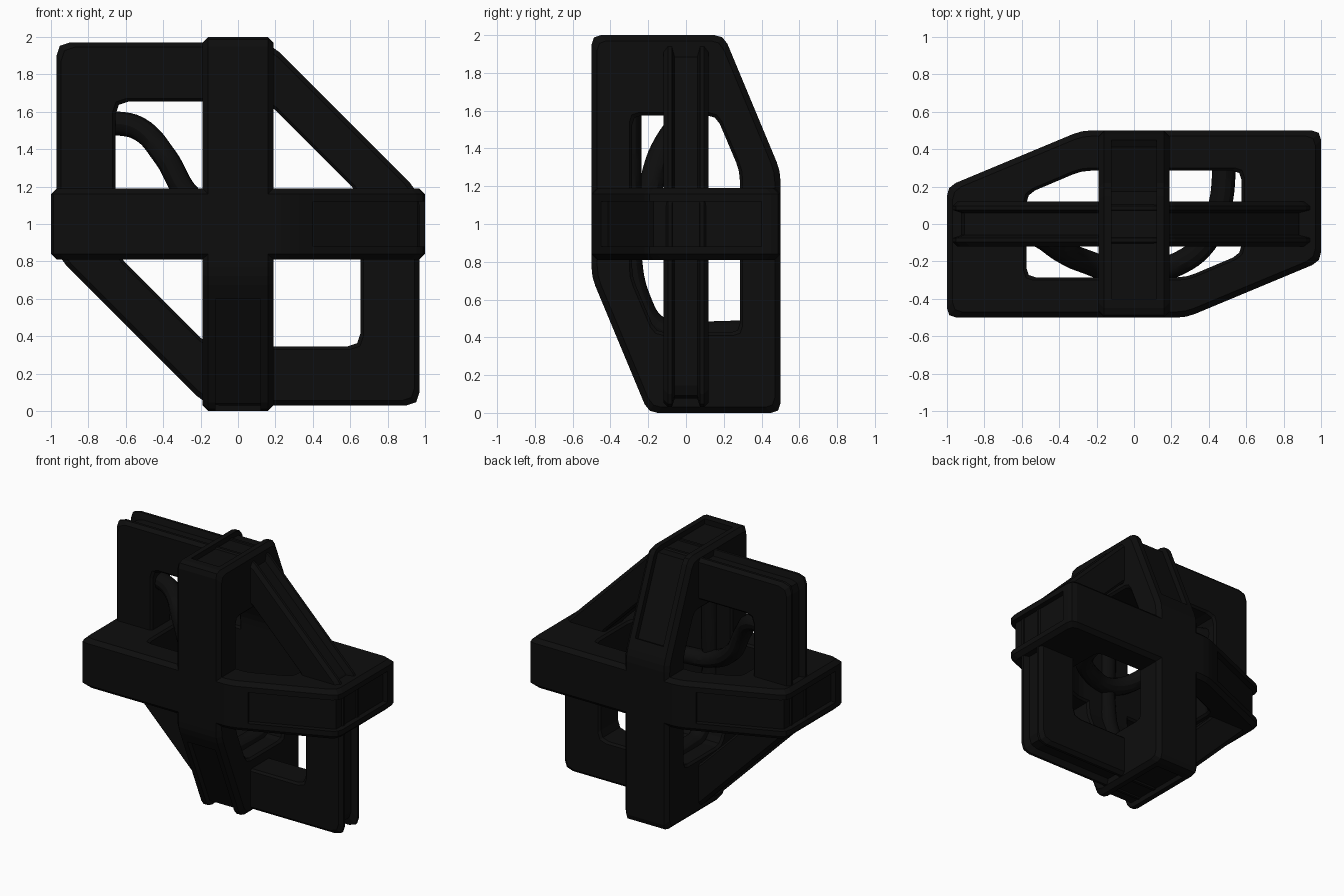
import bpy, bmesh
from mathutils import Vector

cube = bpy.data.objects.get("Cube")
if cube:
    bpy.data.objects.remove(cube, do_unlink=True)

black = bpy.data.materials.new("soft_black")
black.use_nodes = True
black.diffuse_color = (0.004, 0.004, 0.004, 1)
black.node_tree.nodes["Principled BSDF"].inputs["Base Color"].default_value = (0.004, 0.004, 0.004, 1)

MID = 1.0  # height of the centre


def hexagon(u, v, a, b):
    """Rectangle with two opposite corners sliced from (u, b) to (a, v)."""
    half = [Vector((u, -v)), Vector((u, b)), Vector((a, v))]
    return half + [-p for p in half]


def rounded_inset(poly, inset, cut):
    """Move every side inward, then round every corner."""
    n, moved, result = len(poly), [], []
    for i, p in enumerate(poly):
        d1 = (p - poly[i - 1]).normalized()
        d2 = (poly[(i + 1) % n] - p).normalized()
        n1, n2 = Vector((-d1.y, d1.x)), Vector((-d2.y, d2.x))
        moved.append(p + (n1 + n2) * inset / (1 + n1.dot(n2)))
    for i, p in enumerate(moved):
        back = (moved[i - 1] - p).normalized() * cut
        ahead = (moved[(i + 1) % n] - p).normalized() * cut
        result += [p + back, p + (back + ahead) * 0.25, p + ahead]
    return result


def new_object(name, bm):
    bmesh.ops.recalc_face_normals(bm, faces=bm.faces)
    mesh = bpy.data.meshes.new(name)
    bm.to_mesh(mesh)
    bm.free()
    mesh.materials.append(black)
    ob = bpy.data.objects.new(name, mesh)
    bpy.context.collection.objects.link(ob)
    return ob


def activate(ob):
    bpy.ops.object.select_all(action='DESELECT')
    ob.select_set(True)
    bpy.context.view_layer.objects.active = ob


def frame(name, outer, hole, outer_profile, hole_profile, cut, place):
    """Closed ring: outer rim profile, then hole rim profile, lofted round the plate."""
    bm = bmesh.new()
    loops = [(outer, t, w) for t, w in outer_profile] + [(hole, t, w) for t, w in hole_profile]
    rings = [[bm.verts.new(place(p.x, p.y, w)) for p in rounded_inset(poly, t, cut)]
             for poly, t, w in loops]
    for k, ring in enumerate(rings):
        last = rings[k - 1]
        for i in range(len(ring)):
            j = (i + 1) % len(ring)
            bm.faces.new((last[i], last[j], ring[j], ring[i]))
    return new_object(name, bm)


def cut_channels(ob, width, place):
    """Recess wrapping from each sloped side onto the neighbouring end."""
    side = [(0.385, 0.413), (0.96, 0.173), (0.96, -0.4), (1.1, -0.4), (1.1, 0.26), (0.44, 0.54)]
    bm = bmesh.new()
    for sign in (1, -1):
        low, high = ([bm.verts.new(place(sign * u, sign * v, w)) for u, v in side]
                     for w in (-width, width))
        bm.faces.new(low)
        bm.faces.new(high)
        for i in range(len(side)):
            bm.faces.new((low[i - 1], low[i], high[i], high[i - 1]))
    cutter = new_object("channel_cutter", bm)
    cutter.hide_render = True
    mod = ob.modifiers.new("channels", 'BOOLEAN')
    mod.operation, mod.solver, mod.object = 'DIFFERENCE', 'EXACT', cutter
    activate(ob)
    bpy.ops.object.modifier_apply(modifier=mod.name)
    bpy.data.objects.remove(cutter, do_unlink=True)


def hole_rim(w, bevel):
    return [(-bevel, -w), (0, bevel - w), (0, w - bevel), (-bevel, w)]


# Thin square frame with a groove round its whole rim
W, G = 0.12, 0.06
grooved = [(0.025, W), (0, W - 0.025), (0, G + 0.015), (0.045, G)]
grooved += [(t, -w) for t, w in reversed(grooved)]
frame("square_frame", hexagon(0.97, 0.97, 0.17, 0.17), hexagon(0.655, 0.655, 0.155, 0.155),
      grooved, hole_rim(W, 0.015), 0.07, lambda u, v, w: (u, w, MID + v))

# Two thick oblong frames, one upright and one flat
W = 0.19
plain = [(0.03, W), (0, W - 0.03), (0, 0.03 - W), (0.03, -W)]
places = {"upright_frame": lambda u, v, w: (w, v, MID + u),
          "flat_frame": lambda u, v, w: (-u, v, MID + w)}
for name, place in places.items():
    ob = frame(name, hexagon(1, 0.5, 0.28, 0.2), hexagon(0.575, 0.285, 0.28, 0.16),
               plain, hole_rim(W, 0.015), 0.05, place)
    cut_channels(ob, 0.12, place)


# Bent tubes inside the frames
def tube(name, points):
    curve = bpy.data.curves.new(name, 'CURVE')
    curve.dimensions = '3D'
    curve.bevel_depth = 0.064
    curve.bevel_resolution = 4
    curve.resolution_u = 6
    curve.use_fill_caps = True
    spline = curve.splines.new('BEZIER')
    spline.bezier_points.add(len(points) - 1)
    for bp, co in zip(spline.bezier_points, points):
        bp.co = co
        bp.handle_left_type = bp.handle_right_type = 'AUTO'
    curve.materials.append(black)
    ob = bpy.data.objects.new(name, curve)
    bpy.context.collection.objects.link(ob)
    activate(ob)
    bpy.ops.object.convert(target='MESH')
    bpy.ops.object.shade_smooth_by_angle()


tube("long_tube", [(-0.7, 0, 1.545), (-0.53, -0.05, 1.51), (-0.39, -0.14, 1.36), (-0.26, -0.2, 1.15),
                   (0, -0.27, 1), (0.22, -0.22, 1), (0.38, -0.1, 1), (0.46, 0.1, 1), (0.485, 0.33, 1)])
tube("short_tube", [(0, 0.31, 0.425), (0, 0, 0.425), (0, -0.15, 0.45), (0, -0.25, 0.6),
                    (0, -0.3, 0.85), (0, -0.3, 1.2), (0, -0.3, 1.6)])
